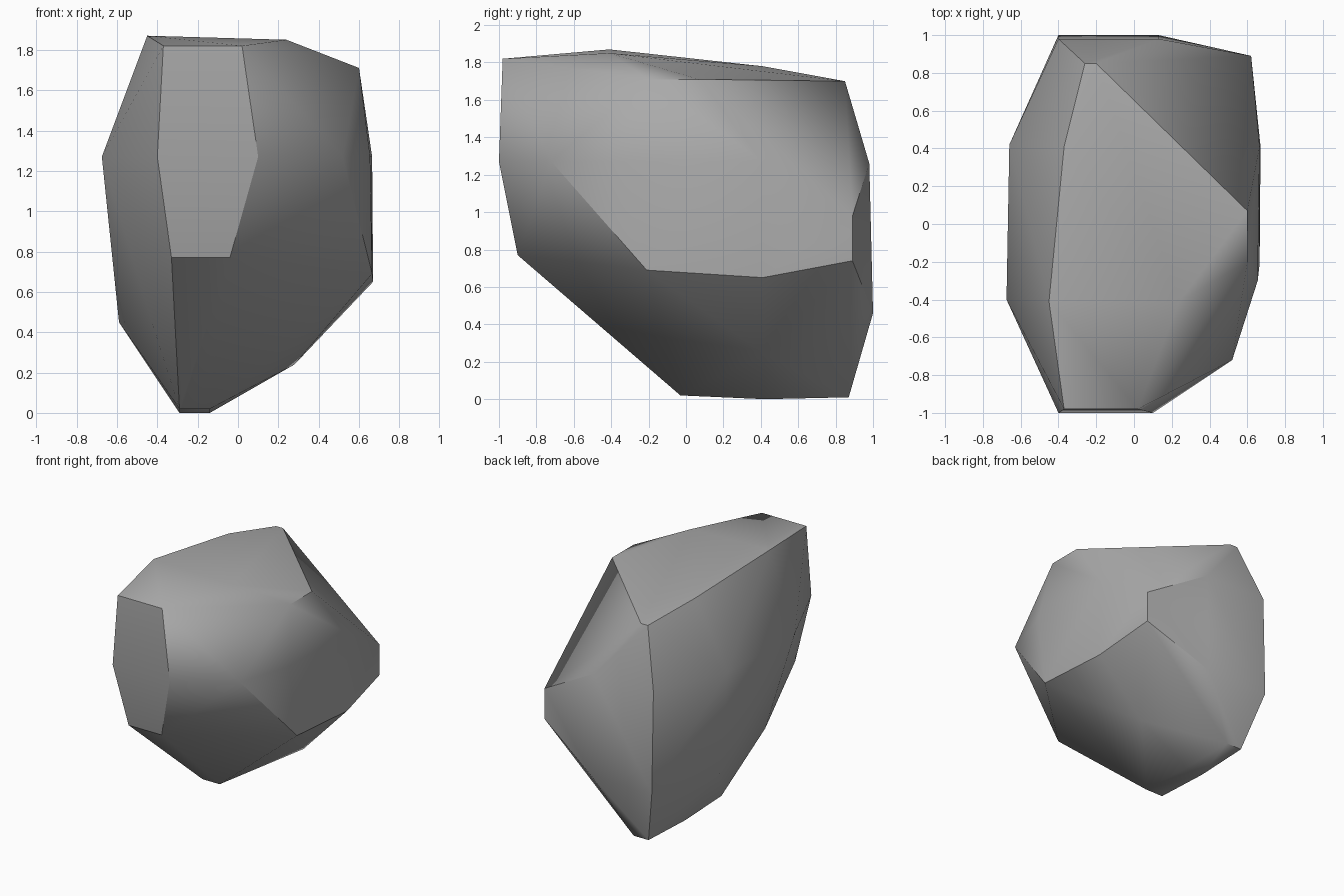
import bpy, bmesh, math

default_cube = bpy.data.objects.get("Cube")
if default_cube:
    bpy.data.objects.remove(default_cube, do_unlink=True)


def ring(y, *pairs):
    """Corners sharing one depth, given as (x, z) pairs."""
    return [(x, y, z) for x, z in pairs]


def make_material(name, colour):
    material = bpy.data.materials.new(name)
    material.use_nodes = True
    material.diffuse_color = colour
    shader = material.node_tree.nodes["Principled BSDF"]
    shader.inputs["Base Color"].default_value = colour
    shader.inputs["Roughness"].default_value = 0.9
    return material


def make_hull(name, corners, material, flat_angle, sharp_angle):
    """Wrap the corners in a convex skin and keep its strong creases sharp."""
    bm = bmesh.new()
    for corner in corners:
        bm.verts.new(corner)
    bmesh.ops.convex_hull(bm, input=bm.verts[:])
    loose = [v for v in bm.verts if not v.link_faces]
    bmesh.ops.delete(bm, geom=loose, context="VERTS")
    # Merge nearly coplanar triangles into clean chiselled facets
    bmesh.ops.dissolve_limit(bm, angle_limit=math.radians(flat_angle),
                             verts=bm.verts[:], edges=bm.edges[:])
    bmesh.ops.recalc_face_normals(bm, faces=bm.faces[:])
    mesh = bpy.data.meshes.new(name)
    bm.to_mesh(mesh)
    bm.free()
    mesh.materials.append(material)
    obj = bpy.data.objects.new(name, mesh)
    bpy.context.collection.objects.link(obj)
    bpy.ops.object.select_all(action="DESELECT")
    obj.select_set(True)
    bpy.context.view_layer.objects.active = obj
    bpy.ops.object.shade_smooth_by_angle(angle=math.radians(sharp_angle))
    return obj


# Blunt six-sided front facet
front_facet = (ring(-.98, (-.37, 1.82), (.02, 1.82))
               + ring(-1, (-.4, 1.27), (.1, 1.27))
               + ring(-.9, (-.33, .77), (-.04, .77)))

# Gently sloping top
crown = (ring(-.41, (-.45, 1.87), (.24, 1.85))
         + ring(.41, (-.37, 1.78))
         + ring(.85, (-.26, 1.7), (-.2, 1.7)))

# Broad flat flank on the +x side
flank = (ring(-.72, (.52, 1.27))
         + ring(-.2, (.6, 1.71))
         + ring(.07, (.6, 1.71))
         + ring(-.3, (.655, 1.27))
         + ring(-.21, (.665, .69))
         + ring(.41, (.665, 1.27), (.67, .65))
         + ring(.89, (.62, .98), (.62, .74)))

# Rounded flank on the -x side
rounded_flank = (ring(-.4, (-.675, 1.27))
                 + ring(.42, (-.66, 1.27), (-.59, .45))
                 + ring(-.38, (-.43, .46)))

# Steep back wall
back_wall = (ring(.98, (-.4, 1.26), (.13, 1.26))
             + ring(1, (-.4, .46), (.13, .46)))

# Narrow keel the stone rests on
keel = (ring(-.03, (-.29, .02), (-.14, .02))
        + ring(.42, (-.29, 0), (-.14, 0), (.28, .24))
        + ring(.87, (-.28, .01), (-.15, .01)))

stone_grey = make_material("stone grey", (.4, .4, .4, 1))
make_hull("boulder",
          front_facet + crown + flank + rounded_flank + back_wall + keel,
          stone_grey, flat_angle=1.5, sharp_angle=33)
